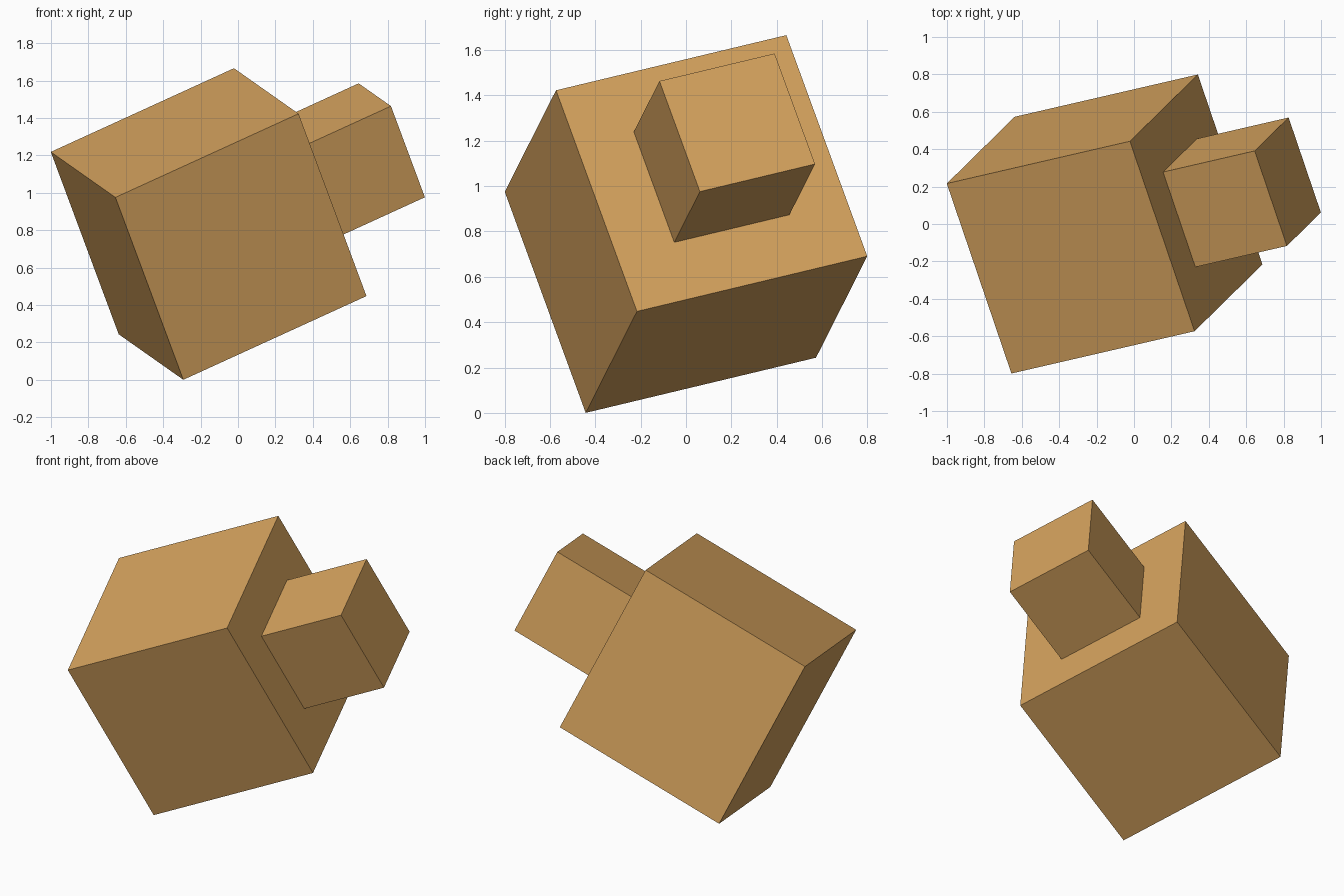
import bpy
from math import radians
from mathutils import Euler, Vector

if "Cube" in bpy.data.objects:
    bpy.data.objects.remove(bpy.data.objects["Cube"])

SIDE = 1.1
TILT = Euler((radians(14), radians(-24), radians(13)))
CENTRE = Vector((-0.157, 0.0, 0.833))

wood = bpy.data.materials.new("tan")
wood.diffuse_color = (0.66, 0.36, 0.11, 1)
wood.use_nodes = True
wood.node_tree.nodes["Principled BSDF"].inputs["Base Color"].default_value = wood.diffuse_color


def tilted_cube(name, size, offset):
    """Cube moved by offset along its own tilted x axis."""
    axis = TILT.to_matrix() @ Vector((1, 0, 0))
    bpy.ops.mesh.primitive_cube_add(size=size, location=CENTRE + axis * offset, rotation=TILT)
    cube = bpy.context.object
    cube.name = name
    cube.data.materials.append(wood)


# Large tilted block balanced on one corner
tilted_cube("large_block", SIDE, 0)
# Half-size block centred on its right face
tilted_cube("small_block", SIDE / 2, SIDE * 0.75)
